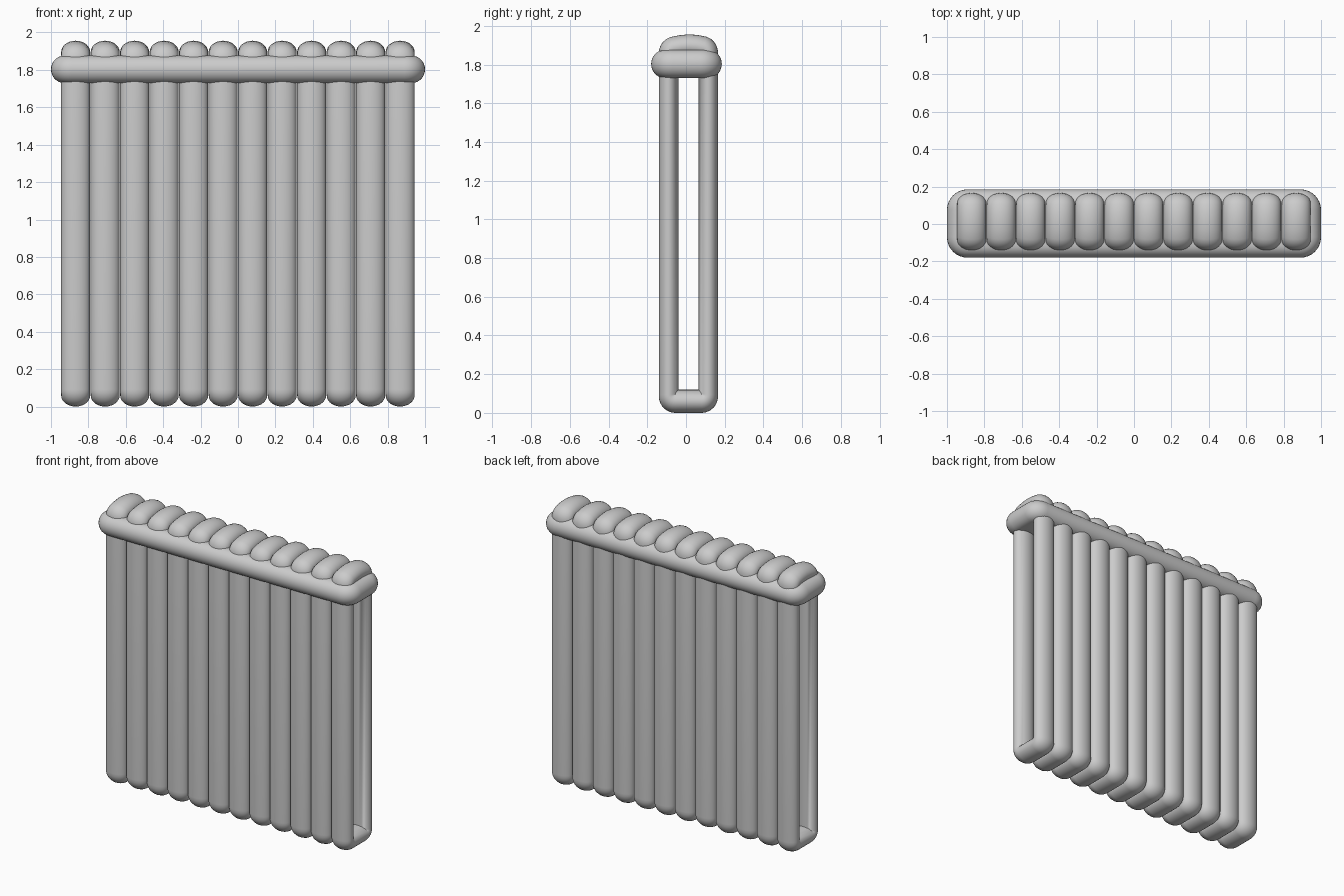
import bpy, bmesh
from math import sin, cos, pi, radians
from mathutils import Vector

if "Cube" in bpy.data.objects:
    bpy.data.objects.remove(bpy.data.objects["Cube"])


def arc(cx, cy, rx, ry, a0, a1, n):
    """Points on an elliptical arc, angles in degrees."""
    return [(cx + rx * cos(radians(a0 + (a1 - a0) * i / n)),
             cy + ry * sin(radians(a0 + (a1 - a0) * i / n))) for i in range(n + 1)]


def skin(name, rings, closed):
    """Join rings of points into a surface, looped or capped at both ends."""
    bm = bmesh.new()
    vs = [[bm.verts.new(p) for p in ring] for ring in rings]
    n = len(vs[0])
    for i in range(len(vs) if closed else len(vs) - 1):
        a, b = vs[i], vs[(i + 1) % len(vs)]
        for j in range(n):
            k = (j + 1) % n
            bm.faces.new((a[j], a[k], b[k], b[j]))
    if not closed:
        bm.faces.new(vs[0])
        bm.faces.new(vs[-1])
    bmesh.ops.recalc_face_normals(bm, faces=bm.faces)
    mesh = bpy.data.meshes.new(name)
    bm.to_mesh(mesh)
    bm.free()
    obj = bpy.data.objects.new(name, mesh)
    bpy.context.collection.objects.link(obj)
    return obj


# Centre line of one looped tube, in the y-z plane
F, B = -0.09, 0.115
R = 0.035
path = arc(F + R, 0.06 + R, R, R, 180, 270, 6)
path += arc(B - R, 0.06 + R, R, R, 270, 360, 6)
path += arc(B - R, 1.85, R, 0.038, 0, 75, 5)
path += [(0.055, 1.893), (0.015, 1.896), (-0.025, 1.892)]
path += arc(F + R, 1.85, R, 0.036, 105, 180, 5)

# Sweep a flattened oval section along the loop
rings = []
for i, (y, z) in enumerate(path):
    p0, p1 = Vector(path[i - 1]), Vector(path[(i + 1) % len(path)])
    here = Vector((y, z))
    t = ((here - p0).normalized() + (p1 - here).normalized()).normalized()
    nrm = Vector((t.y, -t.x))
    r = 0.05 + 0.01 * abs(nrm.y)
    rings.append([(0.0775 * cos(a), y + nrm.x * r * sin(a), z + nrm.y * r * sin(a))
                  for a in (2 * pi * k / 28 for k in range(28))])

parts = []
loop = skin("tube_loop", rings, True)
for i in range(12):
    obj = loop if i == 0 else loop.copy()
    if i:
        bpy.context.collection.objects.link(obj)
    obj.name = f"tube_loop_{i + 1}"
    obj.location.x = -0.868 + i * 0.1577
    parts.append(obj)


# Padded band around the top, with a half-round edge
def outline(inset, z):
    hx, y0, y1, r = 1.0 - inset, -0.18 + inset, 0.185 - inset, 0.11 - inset
    pts = []
    for cx, cy, a in ((hx - r, y1 - r, 0), (r - hx, y1 - r, 90),
                      (r - hx, y0 + r, 180), (hx - r, y0 + r, 270)):
        pts += [(x, y, z) for x, y in arc(cx, cy, r, r, a, a + 90, 8)]
    return pts


band = skin("top_band", [outline(0.07 * (1 - cos(a)), 1.803 + 0.073 * sin(a))
                         for a in (-pi / 2 + pi * k / 14 for k in range(15))], False)
parts.append(band)

# Smooth shading
for obj in parts:
    obj.select_set(True)
bpy.context.view_layer.objects.active = band
bpy.ops.object.shade_smooth_by_angle(angle=radians(50))
